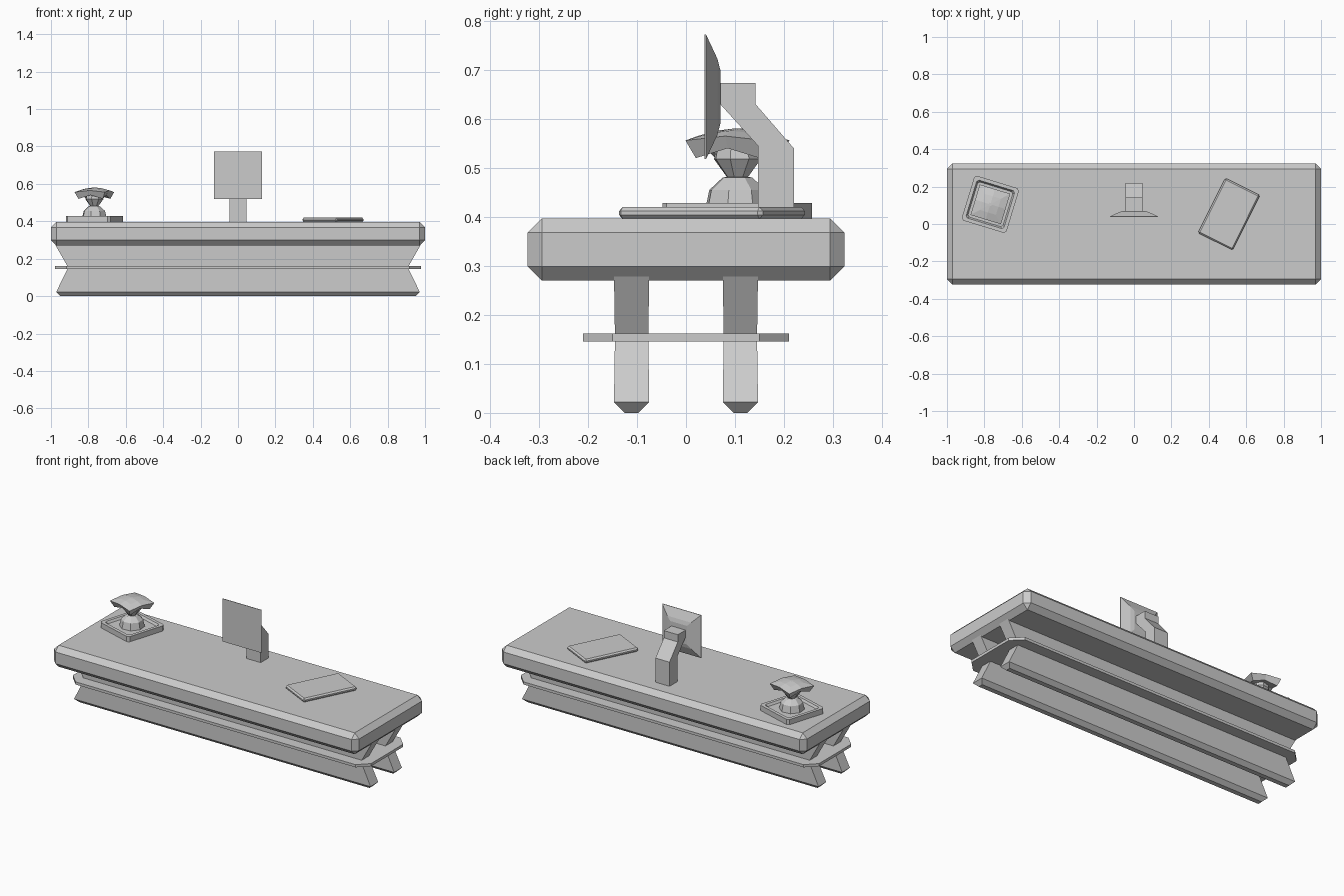
import bpy, bmesh
from math import sin, cos, pi, radians

if "Cube" in bpy.data.objects:
    bpy.data.objects.remove(bpy.data.objects["Cube"])


def mesh_object(name, verts, faces):
    me = bpy.data.meshes.new(name)
    me.from_pydata(verts, [], faces)
    bm = bmesh.new()
    bm.from_mesh(me)
    bmesh.ops.recalc_face_normals(bm, faces=bm.faces)
    bm.to_mesh(me)
    bm.free()
    ob = bpy.data.objects.new(name, me)
    bpy.context.collection.objects.link(ob)
    return ob


def loft(name, rings, loc=(0, 0, 0), rot=0):
    """Skin a stack of equal-length rings and cap both ends."""
    n = len(rings[0])
    verts = [v for r in rings for v in r]
    faces = [(k * n + i, k * n + (i + 1) % n, (k + 1) * n + (i + 1) % n, (k + 1) * n + i)
             for k in range(len(rings) - 1) for i in range(n)]
    faces += [tuple(range(n)), tuple(range(len(verts) - n, len(verts)))]
    ob = mesh_object(name, verts, faces)
    ob.location = loc
    ob.rotation_euler.z = rot
    return ob


def rect(hx, hy, z):
    return [(-hx, -hy, z), (hx, -hy, z), (hx, hy, z), (-hx, hy, z)]


def circle(r, z, n=8):
    return [(r * cos(2 * pi * i / n), r * sin(2 * pi * i / n), z) for i in range(n)]


def clipped(hx, hy, c, z):
    return [(-hx + c, -hy, z), (hx - c, -hy, z), (hx, -hy + c, z), (hx, hy - c, z),
            (hx - c, hy, z), (-hx + c, hy, z), (-hx, hy - c, z), (-hx, -hy + c, z)]


def bevel(ob, width):
    m = ob.modifiers.new("bevel", 'BEVEL')
    m.width = width
    m.segments = 1
    return ob


# table top
bevel(loft("table_top", [rect(1, 0.323, 0.27), rect(1, 0.323, 0.397)]), 0.029)

# hourglass slab legs
for side, y in (("front", -0.111), ("back", 0.111)):
    loft(side + "_leg_slab", [rect(0.95, 0.014, 0), rect(0.972, 0.036, 0.022),
                              rect(0.908, 0.034, 0.153), rect(0.983, 0.036, 0.285)], (0, y, 0))

# thin shelf running through the legs
loft("shelf", [clipped(0.978, 0.21, 0.06, 0.146), clipped(0.978, 0.21, 0.06, 0.162)])

# screen: front panel tapering back to a smaller raised plate
screen = loft("screen", [rect(0.127, 0.127, 0), rect(0.127, 0.127, -0.003),
                         rect(0.078, 0.078, -0.026), rect(0.055, 0.055, -0.032)],
              (0, 0.038, 0.645))
screen.rotation_euler.x = radians(90)

# bent screen stand
profile = [(0.147, 0.395), (0.22, 0.395), (0.22, 0.54), (0.142, 0.63),
           (0.142, 0.673), (0.07, 0.673), (0.07, 0.63), (0.147, 0.545)]
loft("screen_stand", [[(x, y, z) for y, z in profile] for x in (-0.046, 0.046)])

# tablet lying on the table
bevel(loft("tablet", [rect(0.104, 0.164, 0.396), rect(0.104, 0.164, 0.42)],
           (0.508, 0.053, 0), radians(-26.5)), 0.008)

# lamp: tray base, faceted dome, flared neck, draped shade
spot, turn = (-0.768, 0.105, 0), radians(-17)
loft("lamp_base", [clipped(0.125, 0.125, 0.012, 0.395), clipped(0.125, 0.125, 0.012, 0.428),
                   clipped(0.106, 0.106, 0.01, 0.428), clipped(0.098, 0.098, 0.01, 0.415)],
     spot, turn)
loft("lamp_dome", [circle(0.07, 0.41), circle(0.06, 0.455), circle(0.032, 0.48),
                   circle(0.012, 0.484)], spot, turn)
loft("lamp_neck", [circle(0.02, 0.478), circle(0.05, 0.518), circle(0.045, 0.545)], spot, turn)


def shade_ring(a, z_mid, z_corner):
    return [(a * x, a * y, z_corner if x and y else z_mid)
            for x, y in ((1, 0), (1, 1), (0, 1), (-1, 1), (-1, 0), (-1, -1), (0, -1), (1, -1))]


loft("lamp_shade", [shade_ring(0.02, 0.542, 0.54), shade_ring(0.068, 0.54, 0.52),
                    shade_ring(0.085, 0.565, 0.556), shade_ring(0.045, 0.576, 0.571),
                    shade_ring(0.008, 0.58, 0.58)], spot, turn)
